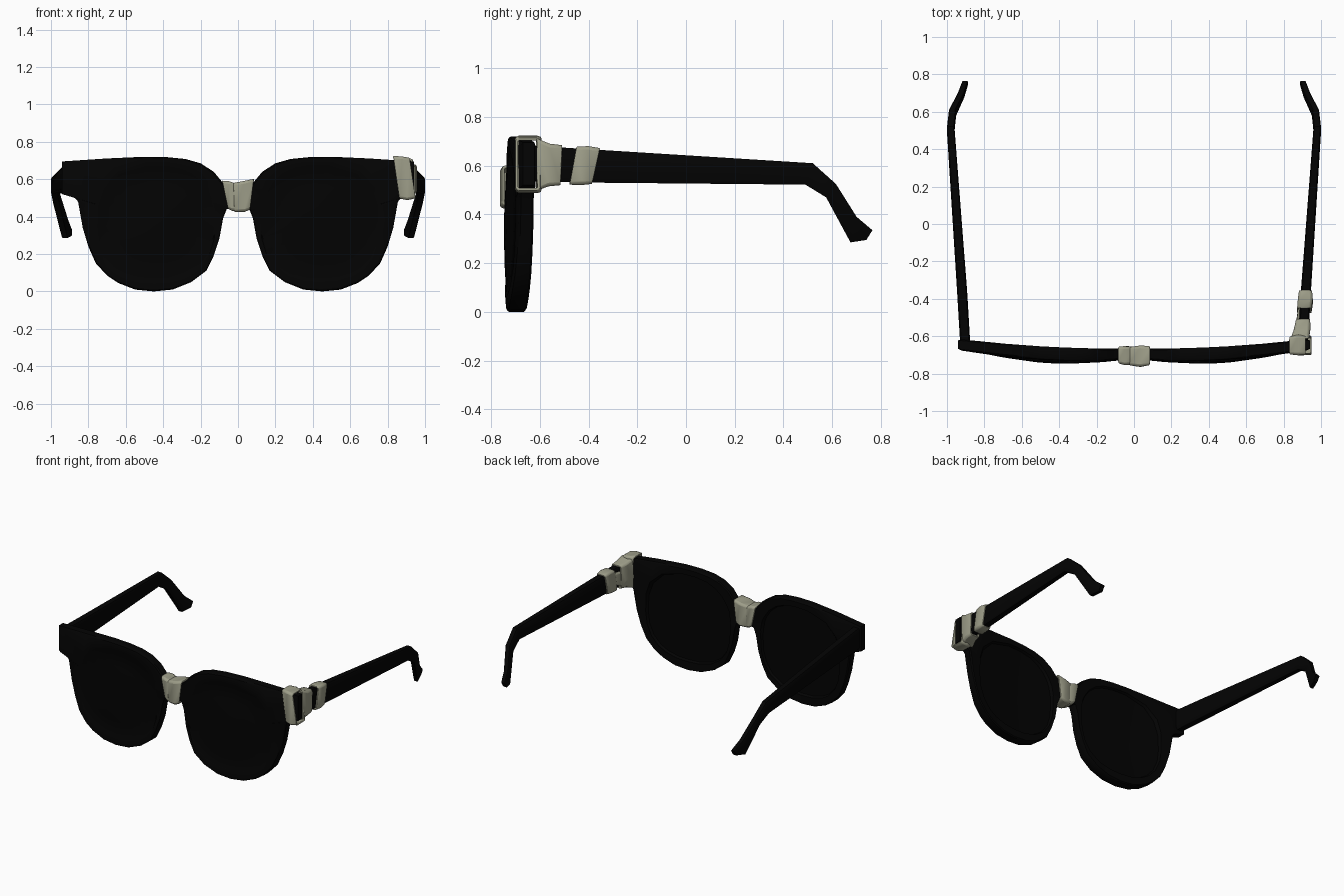
import bpy, bmesh, math
from mathutils import Vector

if "Cube" in bpy.data.objects:
    bpy.data.objects.remove(bpy.data.objects["Cube"], do_unlink=True)


def material(name, rgb):
    m = bpy.data.materials.new(name)
    m.use_nodes = True
    col = (*rgb, 1)
    m.diffuse_color = col
    m.node_tree.nodes["Principled BSDF"].inputs["Base Color"].default_value = col
    return m


BLACK = material("frame black", (0.001, 0.001, 0.001))
LENS = material("lens black", (0.0008, 0.0008, 0.0008))
TAPE = material("tape beige", (0.34, 0.34, 0.25))


def finish(name, bm, mats):
    bmesh.ops.recalc_face_normals(bm, faces=bm.faces)
    me = bpy.data.meshes.new(name)
    bm.to_mesh(me)
    bm.free()
    for m in mats:
        me.materials.append(m)
    ob = bpy.data.objects.new(name, me)
    bpy.context.collection.objects.link(ob)
    bpy.ops.object.select_all(action='DESELECT')
    ob.select_set(True)
    bpy.context.view_layer.objects.active = ob
    bpy.ops.object.shade_smooth_by_angle(angle=math.radians(38))
    return ob


def mirror(ob):
    mod = ob.modifiers.new("mirror", 'MIRROR')
    mod.merge_threshold = 0.0005


def loft(bm, rings, caps):
    loops = [[bm.verts.new(p) for p in r] for r in rings]
    for a, b in zip(loops, loops[1:]):
        for i in range(len(a)):
            j = (i + 1) % len(a)
            bm.faces.new((a[i], a[j], b[j], b[i]))
    if caps:
        bm.faces.new(loops[0])
        bm.faces.new(loops[-1])


# Front frame with lenses: one half, mirrored across the bridge
OUTLINE = [(0, .56), (.08, .58), (.13, .64), (.2, .685), (.28, .708), (.38, .718),
           (.5, .72), (.7, .711), (.94, .695), (.94, .52), (.875, .502), (.855, .48),
           (.83, .34), (.8, .24), (.76, .15), (.7, .085), (.64, .045), (.55, .01),
           (.45, 0), (.35, .01), (.25, .05), (.17, .11), (.13, .19), (.1, .28),
           (.08, .39), (.06, .44), (0, .46)]
CENTRE = Vector((.44, .37))


def lens_edge(p):
    d = (Vector(p) - CENTRE).normalized()
    r = (abs(d.x / .318) ** 2.5 + abs(d.y / .305) ** 2.5) ** -0.4
    return CENTRE + d * r


def surface(x, z, side, depth):
    sweep = .05 * (x / .94) ** 2
    bulge = max(0, 1 - ((x - .44) / .37) ** 2) * max(0, 1 - ((z - .32) / .48) ** 2)
    middle = -.695 + sweep - (.036 if side < 0 else .01) * bulge
    return Vector((x, middle + side * depth, z))


bm = bmesh.new()
n = len(OUTLINE)
rims = {}
for side, lens_depth in ((-1, .025), (1, .013)):
    loops = []
    # (blend from outline to lens edge, shrink toward lens centre, half depth)
    for blend, shrink, depth in ((0, 1, .023), (.1, 1, .030), (.95, 1, .030),
                                 (1, .985, lens_depth), (1, .65, lens_depth),
                                 (1, .3, lens_depth)):
        loop = []
        for p in OUTLINE:
            q = Vector(p).lerp(lens_edge(p), blend)
            q = CENTRE + (q - CENTRE) * shrink
            x = 0 if p[0] == 0 and blend < .5 else q.x
            loop.append(bm.verts.new(surface(x, q.y, side, depth)))
        loops.append(loop)
    rims[side] = loops[0]
    for k in range(len(loops) - 1):
        for i in range(n):
            j = (i + 1) % n
            if k == 0 and j == 0:
                continue
            a, b = loops[k], loops[k + 1]
            f = bm.faces.new((a[i], a[j], b[j], b[i]))
            f.material_index = int(k > 2)
    hub = bm.verts.new(surface(CENTRE.x, CENTRE.y, side, lens_depth))
    for i in range(n):
        f = bm.faces.new((loops[-1][i], loops[-1][(i + 1) % n], hub))
        f.material_index = 1
for i in range(n - 1):
    bm.faces.new((rims[-1][i], rims[-1][i + 1], rims[1][i + 1], rims[1][i]))
mirror(finish("front_frame", bm, [BLACK, LENS]))

# Temples: chamfered bar swept back, bending down and inward at the ear
# (x centre, half thickness, top y, top z, bottom y, bottom z)
STATIONS = [(.903, .027, -.63, .682, -.63, .535), (.919, .027, -.36, .665, -.36, .53),
            (.98, .020, .52, .61, .49, .522), (.97, .019, .615, .525, .575, .47),
            (.925, .018, .70, .39, .675, .285), (.903, .015, .765, .335, .74, .295)]
rings = []
for x, t, ty, tz, by, bz in STATIONS:
    top, bot = Vector((x, ty, tz)), Vector((x, by, bz))
    ring = []
    for sx, v in ((-.75, 0), (.75, 0), (1, .1), (1, .9), (.75, 1), (-.75, 1), (-1, .9), (-1, .1)):
        ring.append(top.lerp(bot, v) + Vector((sx * t, 0, 0)))
    rings.append(ring)
bm = bmesh.new()
loft(bm, rings, True)
mirror(finish("temples", bm, [BLACK]))


# Tape wraps: open sleeves with rounded corners, a little thickness and soft rims
def wrap(name, along_x, rows):
    """Each row: position at top, at bottom, cross range, height range."""
    rings = []
    for top, bot, c0, c1, z0, z1 in rows:
        corners = ((top, c0, z1), (top, c1, z1), (bot, c1, z0), (bot, c0, z0))
        rings.append([(s, c, z) if along_x else (c, s, z) for s, c, z in corners])
    bm = bmesh.new()
    loft(bm, rings, False)
    ob = finish(name, bm, [TAPE])
    for label, width in (("rounded corners", .014), ("soft rims", .004)):
        bev = ob.modifiers.new(label, 'BEVEL')
        bev.width = width
        bev.segments = 2
        bev.limit_method = 'ANGLE'
        bev.angle_limit = math.radians(55)
        if label == "rounded corners":
            solid = ob.modifiers.new("thickness", 'SOLIDIFY')
            solid.thickness = .012
            solid.offset = -1


wrap("bridge_tape_right", True, [(-.085, -.055, -.745, -.655, .443, .592),
                                 (-.05, -.03, -.755, -.653, .43, .59),
                                 (-.005, .0, -.75, -.658, .43, .575)])
wrap("bridge_tape_left", True, [(-.025, -.02, -.755, -.658, .425, .58),
                                (.03, .035, -.764, -.65, .425, .59),
                                (.085, .065, -.755, -.652, .438, .602)])
wrap("corner_tape", True, [(.83, .862, -.697, -.602, .497, .724),
                           (.875, .905, -.702, -.592, .488, .722),
                           (.918, .95, -.7, -.598, .498, .714)])
wrap("hinge_tape", False, [(-.612, -.612, .838, .936, .497, .712),
                           (-.56, -.565, .856, .943, .515, .69),
                           (-.508, -.515, .866, .942, .52, .684)])
wrap("temple_tape", False, [(-.45, -.478, .872, .949, .522, .678),
                            (-.4, -.43, .876, .956, .52, .68),
                            (-.353, -.385, .882, .952, .525, .672)])
# Strip crossing the inner side, from the hinge bottom up to the temple band
wrap("inner_tape_strip", False, [(-.62, -.61, .842, .872, .5, .6),
                                 (-.51, -.49, .872, .902, .55, .645),
                                 (-.42, -.4, .878, .908, .58, .66)])
